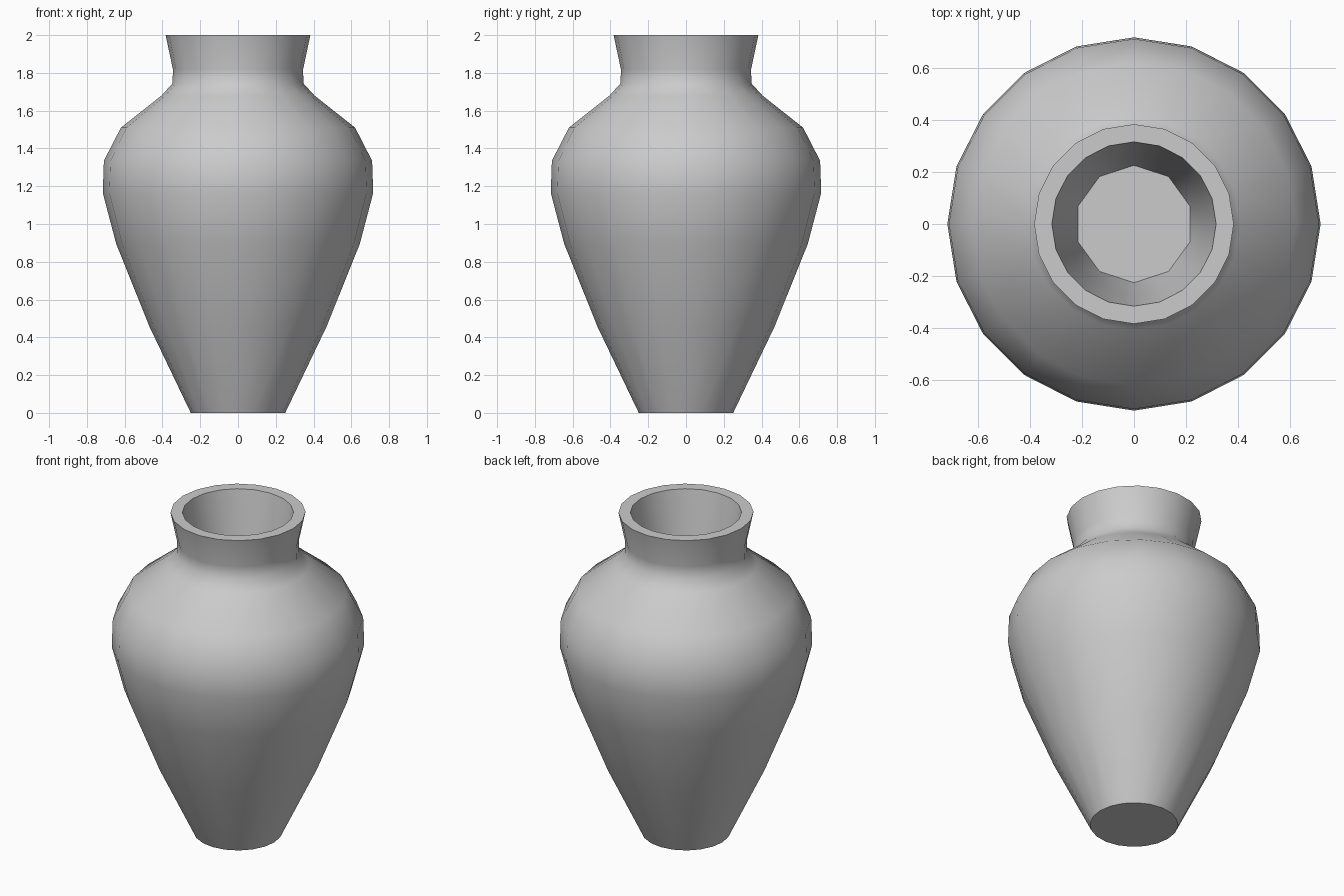
import bpy, bmesh, math

if "Cube" in bpy.data.objects:
    bpy.data.objects.remove(bpy.data.objects["Cube"])

SIDES = 20
# outer wall (radius, height) from foot to lip, then down the inner funnel
PROFILE = [(0.25, 0.0), (0.468, 0.455), (0.645, 0.895), (0.716, 1.165),
           (0.71, 1.335), (0.62, 1.51), (0.405, 1.68), (0.346, 1.745),
           (0.345, 1.82), (0.383, 2.0), (0.315, 2.0), (0.272, 1.75)]
FLOOR_RADIUS, FLOOR_Z = 0.225, 1.45

bm = bmesh.new()


def ring(radius, z, count=SIDES, start=0.0):
    step = 2 * math.pi / count
    return [bm.verts.new((radius * math.cos(start + i * step),
                          radius * math.sin(start + i * step), z))
            for i in range(count)]


# vase wall
rings = [ring(r, z) for r, z in PROFILE]
for low, high in zip(rings, rings[1:]):
    for i in range(SIDES):
        j = (i + 1) % SIDES
        bm.faces.new((low[i], low[j], high[j], high[i]))

# foot underside
bm.faces.new(rings[0][::-1])

# ten-sided inner floor, joined to the twenty-sided neck
floor = ring(FLOOR_RADIUS, FLOOR_Z, 10, math.radians(18))
neck = rings[-1]
for k in range(10):
    a, b, c = neck[2 * k + 1], neck[(2 * k + 2) % SIDES], neck[(2 * k + 3) % SIDES]
    f, g = floor[k], floor[(k + 1) % 10]
    bm.faces.new((a, b, f))
    bm.faces.new((b, g, f))
    bm.faces.new((b, c, g))
bm.faces.new(floor)

bmesh.ops.recalc_face_normals(bm, faces=bm.faces)
mesh = bpy.data.meshes.new("vase")
bm.to_mesh(mesh)
bm.free()
vase = bpy.data.objects.new("vase", mesh)
bpy.context.collection.objects.link(vase)

# smooth body with crisp lip and foot
bpy.context.view_layer.objects.active = vase
vase.select_set(True)
bpy.ops.object.shade_smooth_by_angle(angle=math.radians(50))
